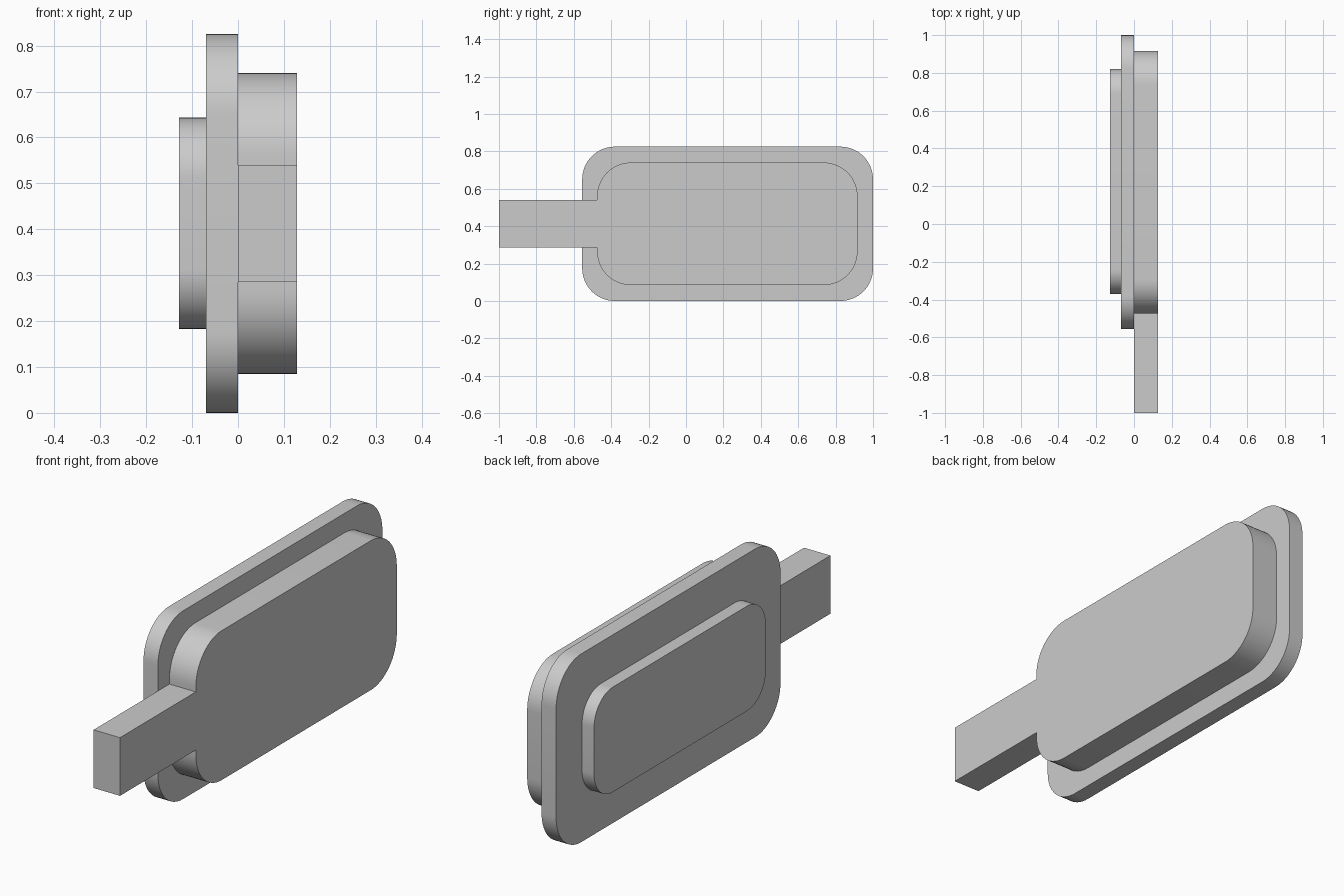
import bpy, bmesh, math

cube = bpy.data.objects.get("Cube")
if cube:
    bpy.data.objects.remove(cube, do_unlink=True)

grey = bpy.data.materials.new("plain grey")
grey.use_nodes = True
colour = (0.6, 0.6, 0.6, 1)
grey.diffuse_color = colour
grey.node_tree.nodes["Principled BSDF"].inputs["Base Color"].default_value = colour


def rounded_outline(y0, y1, z0, z1, radius, steps=16):
    """Rounded rectangle as (y, z) points, starting at the front top corner."""
    centres = [(y0 + radius, z1 - radius, 180), (y1 - radius, z1 - radius, 90),
               (y1 - radius, z0 + radius, 0), (y0 + radius, z0 + radius, -90)]
    points = []
    for cy, cz, start in centres:
        for i in range(steps + 1):
            a = math.radians(start - 90 * i / steps)
            points.append((cy + radius * math.cos(a), cz + radius * math.sin(a)))
    return points


def slab(name, outline, x0, x1):
    """Extrude a (y, z) outline along x."""
    bm = bmesh.new()
    face = bm.faces.new([bm.verts.new((x0, y, z)) for y, z in outline])
    new = bmesh.ops.extrude_face_region(bm, geom=[face])["geom"]
    verts = [v for v in new if isinstance(v, bmesh.types.BMVert)]
    bmesh.ops.translate(bm, verts=verts, vec=(x1 - x0, 0, 0))
    bmesh.ops.recalc_face_normals(bm, faces=bm.faces)
    mesh = bpy.data.meshes.new(name)
    bm.to_mesh(mesh)
    bm.free()
    mesh.materials.append(grey)
    obj = bpy.data.objects.new(name, mesh)
    bpy.context.collection.objects.link(obj)
    bpy.ops.object.select_all(action="DESELECT")
    obj.select_set(True)
    bpy.context.view_layer.objects.active = obj
    bpy.ops.object.shade_smooth_by_angle(angle=math.radians(30))
    return obj


# Wide middle flange and small raised pad on the -x side
slab("flange", rounded_outline(-0.555, 1.0, 0.0, 0.825, 0.175), -0.07, 0.0)
slab("raised_pad", rounded_outline(-0.37, 0.82, 0.183, 0.643, 0.13), -0.128, -0.07)

# Thick body with a square neck running out of its front edge
neck = [(-0.475, 0.285), (-1.0, 0.285), (-1.0, 0.54), (-0.475, 0.54)]
slab("body_with_neck", rounded_outline(-0.475, 0.917, 0.085, 0.74, 0.18) + neck, 0.0, 0.128)
